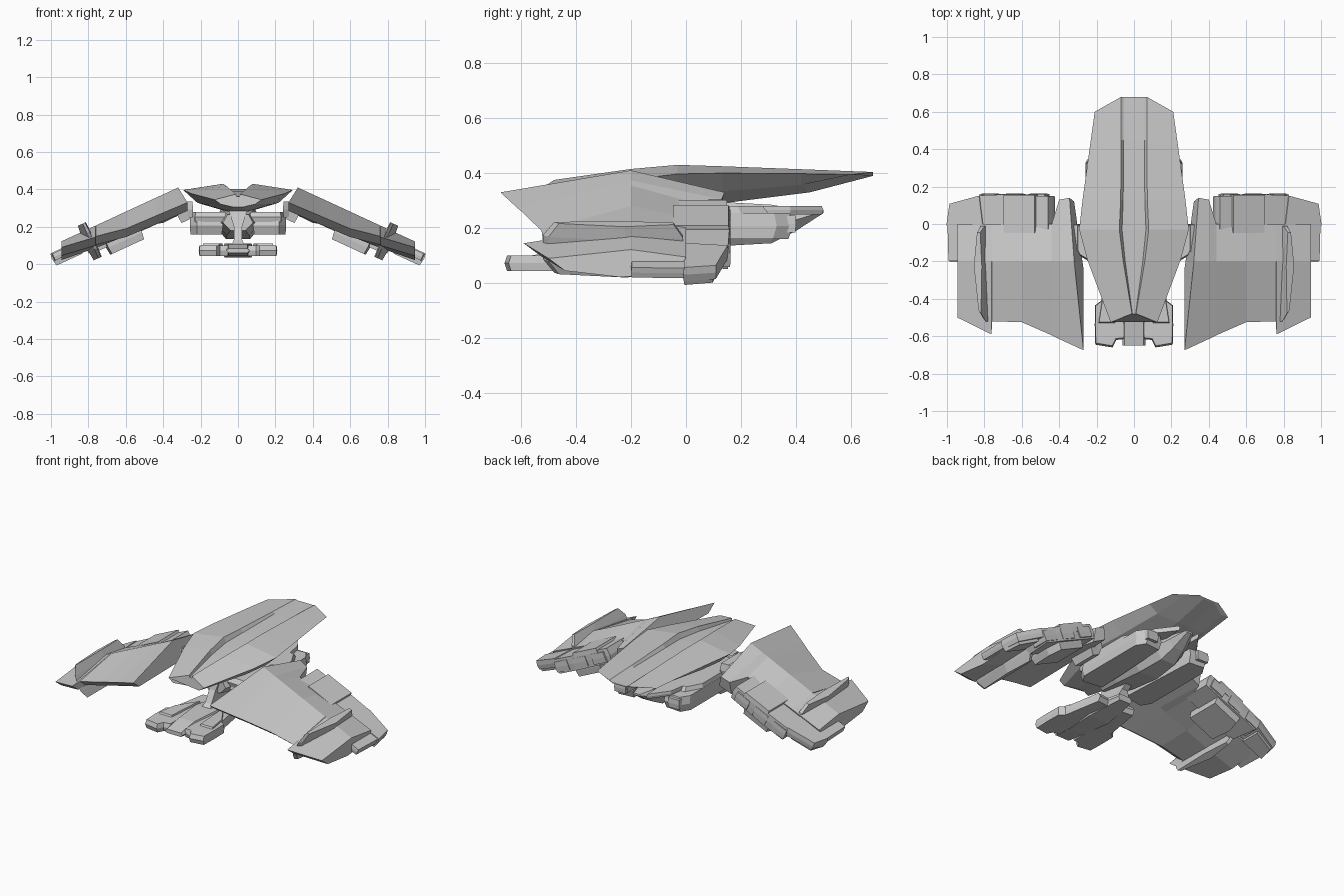
import bpy, bmesh, math

TILT = math.atan(0.46)


def finish(name, bm, mirror):
    bmesh.ops.remove_doubles(bm, verts=bm.verts, dist=0.0005)
    bmesh.ops.recalc_face_normals(bm, faces=bm.faces)
    me = bpy.data.meshes.new(name)
    bm.to_mesh(me)
    bm.free()
    ob = bpy.data.objects.new(name, me)
    bpy.context.collection.objects.link(ob)
    if mirror:
        ob.modifiers.new("Mirror", 'MIRROR')
    return ob


def loft(name, rings, mirror=False):
    """Skin closed rings of equal length and cap both ends."""
    bm = bmesh.new()
    rows = [[bm.verts.new(p) for p in r] for r in rings]
    n = len(rows[0])
    for a, b in zip(rows, rows[1:]):
        for i in range(n):
            j = (i + 1) % n
            bm.faces.new((a[i], a[j], b[j], b[i]))
    bm.faces.new(rows[0])
    bm.faces.new(rows[-1][::-1])
    return finish(name, bm, mirror)


def full(half):
    """Complete a half ring that starts and ends on the centre plane."""
    return half + [(-x, y, z) for x, y, z in half[-2:0:-1]]


def wing_point(x, y, h):
    """Point at height h normal to the sloping wing plane."""
    return (x + h * math.sin(TILT), y, 0.41 - 0.46 * (x - 0.32) + h * math.cos(TILT))


def slab(name, outline, z0, z1, low=0.9, high=0.9, on_wing=False):
    """Mirrored wedge-edged plate from a plan outline; low/high scale its two faces."""
    cx = sum(p[0] for p in outline) / len(outline)
    cy = sum(p[1] for p in outline) / len(outline)
    rings = []
    for t, s in ((0, low), (0.5, 1), (1, high)):
        h = z0 + (z1 - z0) * t
        pts = [(cx + (x - cx) * s, cy + (y - cy) * s, h) for x, y in outline]
        rings.append([wing_point(*p) for p in pts] if on_wing else pts)
    return loft(name, rings, True)


def rect(x0, x1, y0, y1):
    return [(x0, y0), (x1, y0), (x1, y1), (x0, y1)]


# Upper hull: long tail deck with a sunken centre strip and a forked nose
hull = []
for y, ye, w, g, zg, zt, ze, zb in (
        (0.68, 0.60, 0.21, 0.065, 0.400, 0.404, 0.395, 0.390),
        (0.45, 0.42, 0.235, 0.065, 0.402, 0.413, 0.398, 0.330),
        (0.13, 0.13, 0.275, 0.068, 0.402, 0.425, 0.400, 0.290),
        (-0.03, -0.03, 0.293, 0.075, 0.398, 0.430, 0.397, 0.282),
        (-0.20, -0.19, 0.25, 0.055, 0.388, 0.415, 0.378, 0.282),
        (-0.48, -0.525, 0.125, 0.01, 0.362, 0.375, 0.345, 0.305)):
    hull.append(full([(0, y, zg), (g * 0.85, y, zg), (g * 1.05, y, zt),
                      (w, ye, ze), (w * 0.74, ye, zb + (ze - zb) * 0.4),
                      (w * 0.2, y, zb), (0, y, zb)]))
loft("upper_hull", hull)

# Drooping wings, rings run leading edge, ridge, trailing edge, underside
wing = []
for x, yf, zf, zr, yb, zb, th in (
        (0.27, -0.675, 0.330, 0.410, 0.14, 0.330, 0.10),
        (0.40, -0.615, 0.275, 0.373, 0.13, 0.305, 0.12),
        (0.44, -0.595, 0.258, 0.355, 0.00, 0.300, 0.12),
        (0.60, -0.525, 0.190, 0.281, 0.00, 0.240, 0.11),
        (0.758, -0.52, 0.150, 0.208, 0.00, 0.175, 0.10),
        (0.762, -0.59, 0.145, 0.206, 0.00, 0.173, 0.10),
        (0.945, -0.50, 0.090, 0.122, 0.00, 0.095, 0.08)):
    inner = x < 0.3
    xr = 0.32 if inner else x
    xb = 0.345 if inner else x
    wing.append([(x, yf, zf), (xr, -0.2, zr), (xb, yb, zb),
                 (x + (0.05 if inner else 0), yb - 0.02, zb - th * 0.7),
                 (x, -0.24, zr - th - 0.02),
                 (x, yf + 0.06, zf - 0.045)])
loft("wing", wing, True)

# Stabiliser blades standing above and below each wing
blade = [(0.80, -0.52), (0.815, -0.50), (0.845, -0.22), (0.825, -0.01),
         (0.805, -0.01), (0.795, -0.22)]
slab("wing_fin_upper", blade, -0.07, 0.038, 1.0, 0.85, True)
slab("wing_fin_lower", blade, -0.165, -0.06, 0.85, 1.0, True)

# Wing tip edge, pods and trailing edge machinery
slab("wing_tip_edge", [(0.93, -0.20), (1.01, -0.20), (1.015, 0.0), (0.93, 0.0)],
     -0.08, -0.04, 0.97, 0.97, True)
slab("wing_tip_pod", [(0.82, -0.01), (1.022, -0.01), (1.005, 0.11), (0.84, 0.155)],
     -0.09, -0.035, 0.96, 0.96, True)
slab("tip_thruster", [(0.87, -0.01), (1.02, -0.01), (1.0, 0.10), (0.87, 0.13)],
     -0.107, -0.05, 0.93, 0.95, True)
slab("rear_wing_block", [(0.47, -0.04), (0.83, -0.04), (0.85, 0.155), (0.72, 0.16),
                         (0.47, 0.15)], -0.13, -0.04, 0.96, 0.97, True)
slab("rear_wing_cover", rect(0.54, 0.71, -0.05, 0.158), -0.08, -0.025, 1.0, 0.97, True)
for i, x in enumerate((0.50, 0.63, 0.76)):
    slab("thruster_%d" % (i + 1), rect(x, x + 0.09, 0.05, 0.162), -0.12, -0.055,
         0.97, 0.97, True)
slab("under_wing_pod", [(0.57, -0.10), (0.75, -0.10), (0.76, 0.05), (0.74, 0.14),
                        (0.57, 0.14)], -0.175, -0.10, 0.95, 1.0, True)

# Wing hinges
slab("hinge", [(0.24, -0.20), (0.29, -0.17), (0.32, -0.10), (0.31, 0.0), (0.24, 0.0)],
     0.25, 0.335, 0.9, 0.9)
slab("hinge_plate", rect(0.33, 0.38, -0.18, 0.0), -0.18, -0.07, 0.9, 0.95, True)

# Lower body: wedge-ended core, side nacelles and tail plates
core = []
for y, w, zt, zb in ((-0.24, 0.08, 0.265, 0.18), (-0.08, 0.12, 0.29, 0.155),
                     (0.13, 0.13, 0.295, 0.135), (0.31, 0.10, 0.285, 0.145),
                     (0.40, 0.07, 0.27, 0.19), (0.50, 0.03, 0.267, 0.255)):
    zm = (zt + zb) / 2
    core.append(full([(0, y, zt), (w * 0.7, y, zt), (w, y, zm), (w * 0.5, y, zb), (0, y, zb)]))
loft("body_core", core)
slab("nacelle_top", [(0.06, -0.21), (0.23, -0.22), (0.255, -0.10), (0.255, 0.20),
                     (0.20, 0.30), (0.08, 0.30)], 0.225, 0.28, 0.97, 0.92)
slab("nacelle", [(0.08, -0.20), (0.22, -0.22), (0.258, -0.16), (0.258, 0.33),
                 (0.22, 0.39), (0.11, 0.38)], 0.16, 0.255, 0.94, 0.96)
slab("nacelle_exhaust", rect(0.15, 0.23, 0.30, 0.40), 0.185, 0.245, 0.95, 0.95)
slab("tail_plate", [(0.05, 0.12), (0.20, 0.12), (0.16, 0.38), (0.07, 0.50)],
     0.25, 0.28, 0.97, 0.97)

# Neck strut between the body and the lower head
neck = []
for y0, y1, w, z in ((-0.36, -0.10, 0.045, 0.075), (-0.30, -0.08, 0.022, 0.13),
                     (-0.26, 0.02, 0.022, 0.20), (-0.24, 0.06, 0.05, 0.29)):
    neck.append([(-w, y0, z), (w, y0, z), (w, y1, z), (-w, y1, z)])
loft("neck", neck)

# Lower head: central beak, broad side prongs tapering back to the neck
head = []
for y, w, zt, zb in ((-0.65, 0.062, 0.085, 0.06), (-0.52, 0.065, 0.108, 0.045),
                     (-0.32, 0.09, 0.11, 0.035), (-0.08, 0.05, 0.09, 0.05)):
    head.append(full([(0, y, zt), (w * 0.8, y, zt), (w, y, (zt + zb) / 2),
                      (w * 0.8, y, zb), (0, y, zb)]))
loft("head_core", head)
slab("head_prong", [(0.095, -0.62), (0.115, -0.66), (0.207, -0.645), (0.21, -0.54),
                    (0.208, -0.435), (0.175, -0.41), (0.13, -0.15), (0.05, -0.16),
                    (0.05, -0.615)], 0.045, 0.10, 0.95, 0.95)
slab("head_top_panel", [(0.10, -0.53), (0.19, -0.53), (0.17, -0.40), (0.08, -0.26)],
     0.085, 0.11, 0.97, 0.93)
